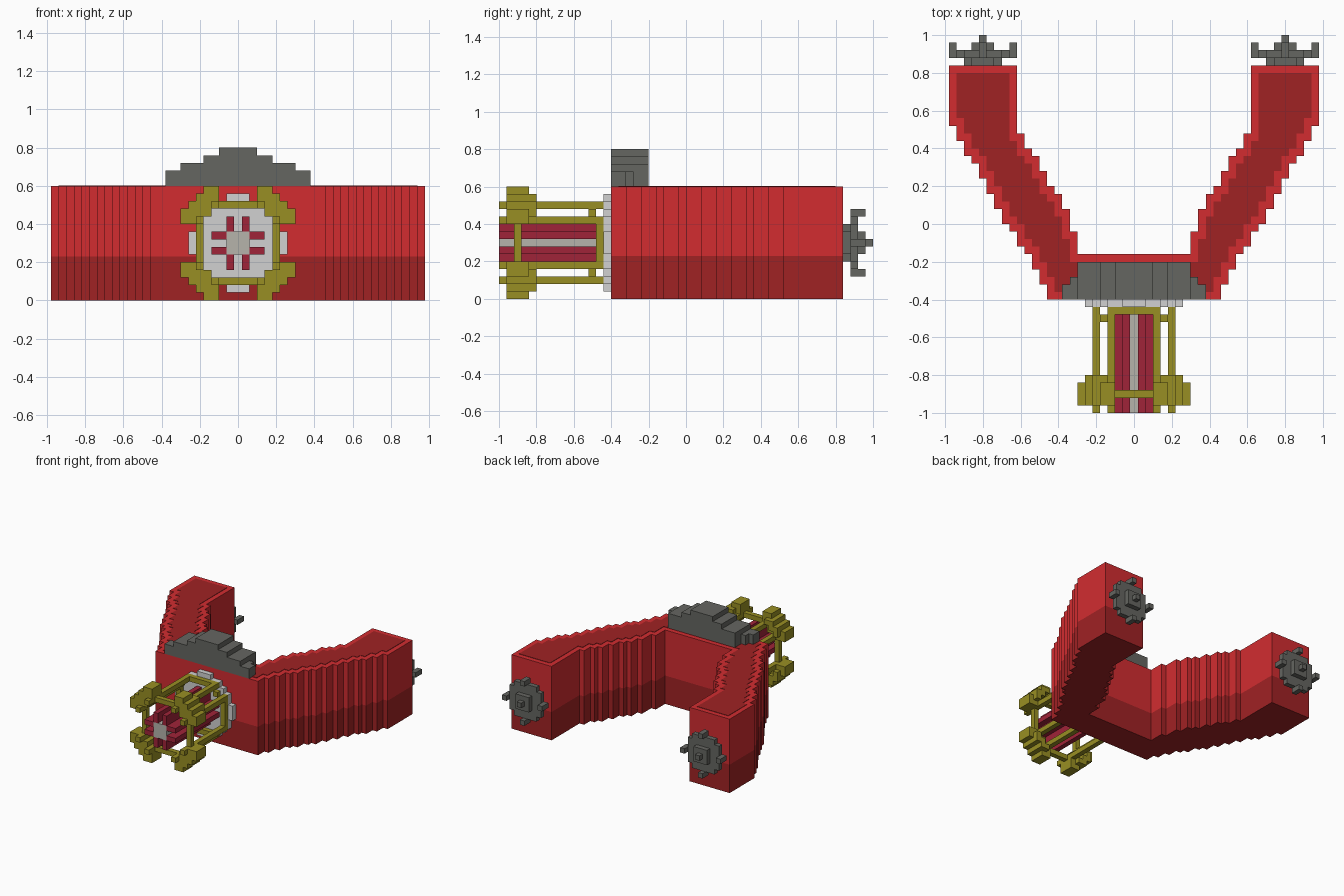
import bpy, bmesh

if "Cube" in bpy.data.objects:
    bpy.data.objects.remove(bpy.data.objects["Cube"])

U = 0.04   # block pitch
ZC = 0.30  # height of the engine axis


def mat(name, r, g, b):
    lin = [(c / 255 / 12.92) if c < 10 else ((c / 255 + 0.055) / 1.055) ** 2.4 for c in (r, g, b)]
    m = bpy.data.materials.new(name)
    m.diffuse_color = (*lin, 1)
    m.use_nodes = True
    m.node_tree.nodes["Principled BSDF"].inputs["Base Color"].default_value = m.diffuse_color
    return m


RED = mat("bright red", 210, 44, 48)
DARK = mat("dark red", 160, 34, 36)
GREY = mat("dark grey", 101, 102, 97)
GOLD = mat("olive gold", 153, 143, 35)
LIGHT = mat("light grey", 209, 209, 209)
STONE = mat("stone grey", 182, 179, 171)
CRIMSON = mat("crimson", 160, 35, 56)


def finish(bm, name, *mats):
    me = bpy.data.meshes.new(name)
    bm.to_mesh(me)
    bm.free()
    ob = bpy.data.objects.new(name, me)
    bpy.context.collection.objects.link(ob)
    for m in mats:
        me.materials.append(m)
    return ob


def boxes(name, m, items):
    """One object from boxes given as (x0, x1, y0, y1, z0, z1)."""
    bm = bmesh.new()
    for x0, x1, y0, y1, z0, z1 in items:
        vs = bmesh.ops.create_cube(bm, size=1)["verts"]
        for v in vs:
            v.co.x = x1 if v.co.x > 0 else x0
            v.co.y = y1 if v.co.y > 0 else y0
            v.co.z = z1 if v.co.z > 0 else z0
    return finish(bm, name, m)


def sym(a, b, y0, y1, cx=0):
    """Box centred on the axis with half width a and half height b."""
    return (cx - a, cx + a, y0, y1, ZC - b, ZC + b)


def cell(x, z, y0, y1):
    return (x - U / 2, x + U / 2, y0, y1, ZC + z - U / 2, ZC + z + U / 2)


# stepped V-shaped hull: y at which each step of the arms begins
outer_y = [-.40, -.32, -.24, -.16, -.12, -.04, .0, .08, .16, .24, .32, .36, .44, .52]
inner_y = [-.16, -.04, .08, .16, .20, .28, .36, .40, .48]
outer = [(.46 + U * i, y) for i, y in enumerate(outer_y)]
inner = [(.30 + U * i, y) for i, y in enumerate(inner_y)]


def staircase(steps, end):
    pts = []
    for (x, y), nxt in zip(steps, [s[1] for s in steps[1:]] + [end]):
        pts += [(x, y), (x, nxt)]
    return pts


right = staircase(outer, .84) + staircase(inner, .84)[::-1]
outline = right + [(-x, y) for x, y in right[::-1]]


def extrude_outline(name, z0, z1, m):
    bm = bmesh.new()
    f = bm.faces.new([bm.verts.new((x, y, z0)) for x, y in outline])
    up = bmesh.ops.extrude_face_region(bm, geom=[f])["geom"]
    bmesh.ops.translate(bm, vec=(0, 0, z1 - z0), verts=[v for v in up if isinstance(v, bmesh.types.BMVert)])
    bmesh.ops.recalc_face_normals(bm, faces=bm.faces)
    bmesh.ops.triangulate(bm, faces=[f for f in bm.faces if len(f.verts) > 4])
    return finish(bm, name, m)


extrude_outline("hull_lower", 0, .23, DARK)
extrude_outline("hull_upper", .23, .60, RED)


# dark inset panel on top of the hull, one block in from the edge
def reach(steps, y):
    return max([x for x, sy in steps if sy <= y + .001], default=0)


rows = []
for j in range(29):
    y = -.36 + U * j
    xo = min(reach(outer, y + d) for d in (-U, 0, U)) - U
    near = max(reach(inner, y + d) for d in (-U, 0, U))
    xi = near + U if near else 0
    for s in (-1, 1):
        a, b = sorted((s * xi, s * xo))
        rows.append((a, b, y, y + U, .598, .603))
boxes("hull_top_panel", DARK, rows)

# stepped dome block above the front
boxes("top_block", GREY, [
    (-.38, .38, -.40, -.32, .60, .68),
    (-.34, .34, -.40, -.28, .60, .68),
    (-.30, .30, -.40, -.20, .60, .72),
    (-.18, .18, -.40, -.20, .72, .76),
    (-.10, .10, -.40, -.20, .76, .80)])

# toothed couplings at the arm ends
for side, cx in (("left", -.8), ("right", .8)):
    parts = [sym(.06, .10, .84, .88, cx), sym(.10, .06, .84, .88, cx),
             sym(.10, .14, .88, .92, cx), sym(.14, .10, .88, .92, cx),
             sym(.18, .02, .88, .92, cx), sym(.02, .18, .88, .92, cx),
             sym(.06, .06, .92, .96, cx), sym(.02, .02, .96, 1.0, cx)]
    for d in (-.16, .16):
        parts += [cell(cx + d, 0, .88, .96), cell(cx, d, .88, .96)]
    boxes("coupling_" + side, GREY, parts)

# round mounting plate on the hull front
boxes("mount_plate", LIGHT, [sym(a, b, -.44, -.40) for a, b in
      ((.22, .14), (.14, .22), (.18, .18), (.26, .06), (.06, .26))])

# core shaft with paired fins
boxes("core_shaft", STONE, [sym(.06, .06, -1.0, -.44)])
fins = []
for s in (-1, 1):
    for t in (-1, 1):
        for d in (.08, .12):
            fins += [cell(s * .04, t * d, -1.0, -.44), cell(s * d, t * .04, -1.0, -.44)]
boxes("core_fins", CRIMSON, fins)

# gold cage: eight rods, two rings and four corner clusters
rods, rings, corners = [], [], []
for s in (-1, 1):
    for t in (-1, 1):
        for a, b in ((.12, .20), (.20, .12)):
            rods.append(cell(s * a, t * b, -1.0, -.44))
        rings.append(cell(s * .16, t * .16, -.52, -.48))
        for a, b in ((.16, .16), (.20, .16), (.16, .20), (.20, .20), (.24, .12), (.12, .24),
                     (.24, .16), (.16, .24), (.24, .20), (.20, .24)):
            corners.append(cell(s * a, t * b, -.96, -.80 if a + b > .37 else -.84))
        for a, b in ((.28, .12), (.28, .16), (.12, .28), (.16, .28)):
            corners.append(cell(s * a, t * b, -.96, -.84))
    for y in (-.92, -.48):
        rings.append((s * .20 - .02, s * .20 + .02, y, y + U, ZC - .10, ZC + .10))
        rings.append((-.10, .10, y, y + U, ZC + s * .20 - .02, ZC + s * .20 + .02))
boxes("cage_rods", GOLD, rods)
boxes("cage_rings", GOLD, rings)
boxes("cage_corners", GOLD, corners)
